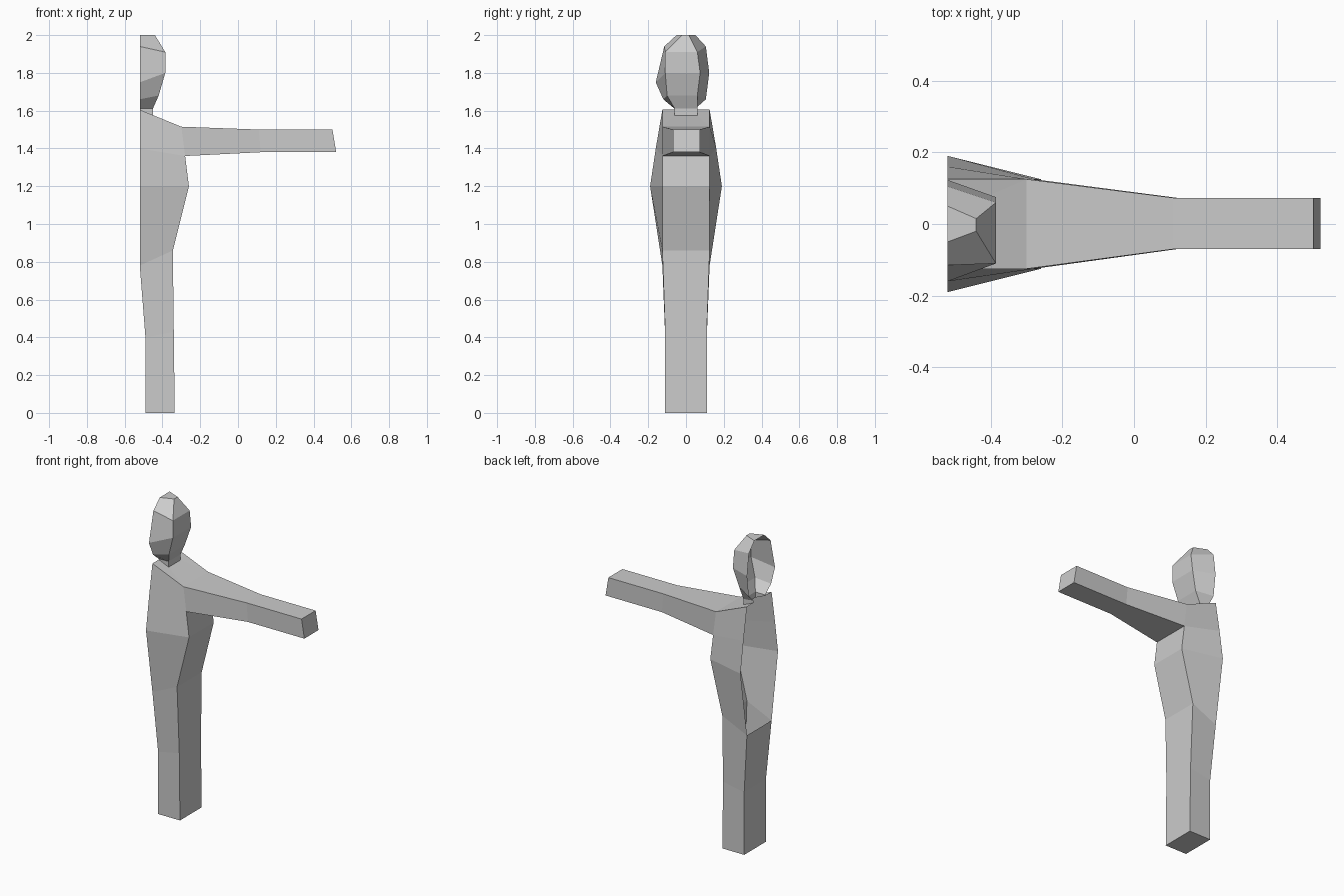
import bpy
import bmesh

if "Cube" in bpy.data.objects:
    bpy.data.objects.remove(bpy.data.objects["Cube"])

MID = -0.52  # open centre plane of the half figure


def ring(xi, yf, zf, xo, sf, sb, zo, yb, zb):
    """Four points: inner front, outer front, outer back, inner back."""
    return [(xi, yf, zf), (xo, sf, zo), (xo, sb, zo), (xi, yb, zb)]


def sym(xi, yi, zi, xo, yo, zo):
    return ring(xi, -yi, zi, xo, -yo, yo, zo, yi, zi)


def loft(bm, rings, closed=False, cap_start=False, cap_end=False):
    rows = [[bm.verts.new(p) for p in r] for r in rings]
    n = len(rows[0])
    for a, b in zip(rows, rows[1:]):
        for i in range(n if closed else n - 1):
            j = (i + 1) % n
            bm.faces.new((a[i], b[i], b[j], a[j]))
    if cap_start:
        bm.faces.new(rows[0])
    if cap_end:
        bm.faces.new(rows[-1][::-1])


def finish(bm, name):
    bmesh.ops.remove_doubles(bm, verts=bm.verts, dist=0.0005)
    bmesh.ops.recalc_face_normals(bm, faces=bm.faces)
    me = bpy.data.meshes.new(name)
    bm.to_mesh(me)
    bm.free()
    bpy.context.collection.objects.link(bpy.data.objects.new(name, me))


# Shared body sections
collar = sym(MID, 0.06, 1.605, -0.45, 0.06, 1.575)
shoulder = sym(MID, 0.125, 1.605, -0.30, 0.125, 1.515)
chest = sym(MID, 0.16, 1.40, -0.28, 0.125, 1.36)
waist = sym(MID, 0.19, 1.20, -0.26, 0.125, 1.20)
hip = sym(MID, 0.125, 0.78, -0.345, 0.125, 0.86)
knee = sym(-0.49, 0.11, 0.40, -0.34, 0.11, 0.43)
foot = sym(-0.49, 0.11, 0.0, -0.335, 0.11, 0.0)

body = bmesh.new()
# Shoulder top around the neck opening
loft(body, [collar, shoulder])
# Chest front and back panels beside the arm opening
loft(body, [shoulder[:2], chest[:2]])
loft(body, [shoulder[2:], chest[2:]])
# Torso, open along the centre plane
loft(body, [chest, waist, hip])
# Leg
loft(body, [hip, knee, foot], closed=True, cap_end=True)
# Arm
arm = [[shoulder[1], shoulder[2], chest[2], chest[1]]]
for xt, xb, zt in ((0.11, 0.12, 1.50), (0.50, 0.52, 1.50)):
    arm.append([(xt, -0.07, zt), (xt, 0.073, zt), (xb, 0.073, 1.38), (xb, -0.07, 1.38)])
loft(body, arm, closed=True, cap_end=True)
finish(body, "body")

# Head and neck, open along the centre plane
head = bmesh.new()
loft(head, [
    ring(MID, -0.05, 2.00, -0.44, -0.02, 0.015, 2.00, 0.05, 2.00),
    ring(MID, -0.115, 1.94, -0.385, -0.11, 0.06, 1.91, 0.105, 1.94),
    ring(MID, -0.16, 1.75, -0.385, -0.11, 0.075, 1.80, 0.123, 1.80),
    ring(MID, -0.12, 1.66, -0.42, -0.10, 0.06, 1.68, 0.105, 1.66),
    ring(MID, -0.06, 1.61, -0.45, -0.06, 0.06, 1.612, 0.06, 1.62),
    collar,
], cap_start=True)
finish(head, "head")
